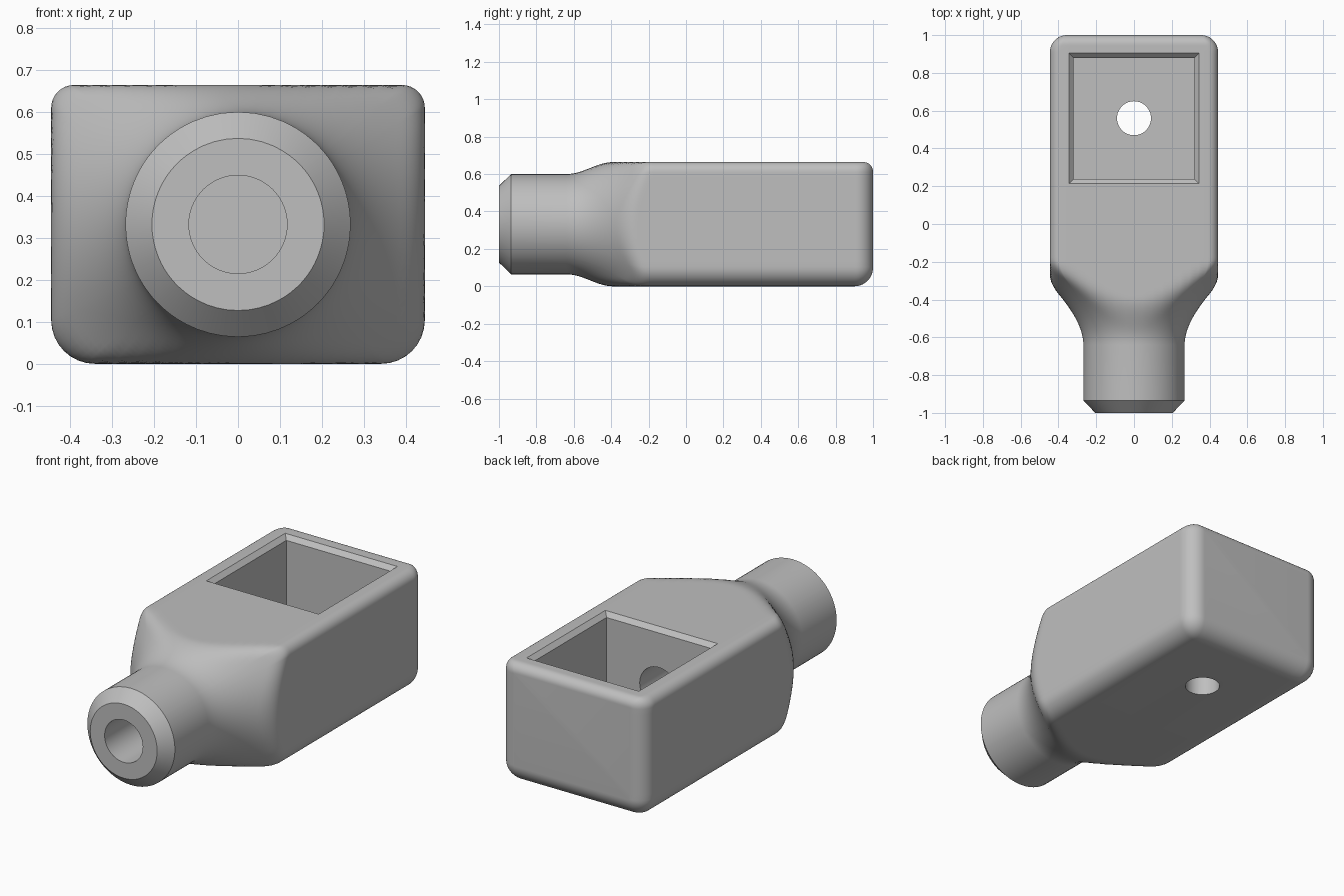
import bpy, bmesh, math

cube = bpy.data.objects.get("Cube")
if cube:
    bpy.data.objects.remove(cube, do_unlink=True)

MID = 0.332      # height of the nozzle axis
HALF_W = 0.445   # half width of the housing
NECK_R = 0.268

grey = bpy.data.materials.new("mid grey")
grey.use_nodes = True
grey.diffuse_color = (0.52, 0.52, 0.52, 1)
grey.node_tree.nodes["Principled BSDF"].inputs["Base Color"].default_value = (0.52, 0.52, 0.52, 1)


def loft(name, rings):
    """Skin a list of equal-length point rings and cap both ends."""
    bm = bmesh.new()
    loops = [[bm.verts.new(p) for p in ring] for ring in rings]
    n = len(loops[0])
    for a, b in zip(loops, loops[1:]):
        for i in range(n):
            j = (i + 1) % n
            bm.faces.new((a[i], a[j], b[j], b[i]))
    bm.faces.new(loops[0])
    bm.faces.new(loops[-1])
    bmesh.ops.recalc_face_normals(bm, faces=bm.faces)
    mesh = bpy.data.meshes.new(name)
    bm.to_mesh(mesh)
    bm.free()
    mesh.materials.append(grey)
    obj = bpy.data.objects.new(name, mesh)
    bpy.context.collection.objects.link(obj)
    return obj


def section(w, top, bottom, r_top, r_bottom, arc=8, side=16):
    """Rounded rectangle around the axis, with subdivided straight sides."""
    corners = [(w, top, r_top, 0), (-w, top, r_top, 90),
               (-w, -bottom, r_bottom, 180), (w, -bottom, r_bottom, 270)]
    arcs = []
    for x, z, r, start in corners:
        cx, cz = x - math.copysign(r, x), z - math.copysign(r, z)
        angles = [math.radians(start + 90 * k / arc) for k in range(arc + 1)]
        arcs.append([(cx + r * math.cos(a), cz + r * math.sin(a)) for a in angles])
    pts = []
    for i, cur in enumerate(arcs):
        pts += cur
        (x0, z0), (x1, z1) = cur[-1], arcs[(i + 1) % 4][0]
        pts += [(x0 + (x1 - x0) * k / side, z0 + (z1 - z0) * k / side) for k in range(1, side)]
    return pts


def inset(r, y):
    """How far a rounded back edge of radius r has turned in at y."""
    d = min(max(0, y - (1 - r)), r)
    return r - math.sqrt(max(0, r * r - d * d))


def smooth_min(a, b, k=0.05):
    h = max(k - abs(a - b), 0) / k
    return min(a, b) - h * h * k / 4


def body_ring(y, limit):
    """Housing section at y, drawn in to a round of the limiting radius."""
    it, ib, iw = inset(0.05, y), inset(0.1, y), inset(0.09, y)
    pts = section(HALF_W - iw, MID - it, MID - ib, 0.054 - it, 0.104 - ib)
    ring = []
    for x, z in pts:
        d = math.hypot(x, z)
        s = smooth_min(d, limit) / d
        ring.append((x * s, y, MID + z * s))
    return ring


# Housing, flared shoulder and chamfered nozzle in one skin
rings = [body_ring(-1, 0.205), body_ring(-0.935, NECK_R)]
for k in range(41):
    u = 0.016 * k
    rings.append(body_ring(u - 0.64, NECK_R + 2.5 * u * u / (1 + 1.4 * u)))
back = [0.9 + 0.1 * math.sin(math.radians(90 * k / 14)) for k in range(15)]
rings += [body_ring(y, 5) for y in back]
body = loft("housing", rings)


# Cutters: chamfered pocket, nozzle bore, floor hole
def rect(z, grow):
    x, y0, y1 = 0.32 + grow, 0.238 - grow, 0.88 + grow
    return [(-x, y0, z), (x, y0, z), (x, y1, z), (-x, y1, z)]


def circle(r, place, n=64):
    return [place(r * math.cos(math.tau * i / n), r * math.sin(math.tau * i / n)) for i in range(n)]


pocket = loft("pocket_cutter", [rect(0.12, 0), rect(0.64, 0), rect(0.70, 0.06)])
bore = loft("bore_cutter", [circle(0.117, lambda a, b, y=y: (a, y, MID + b)) for y in (-1.1, 0.4)])
hole = loft("hole_cutter", [circle(0.09, lambda a, b, z=z: (a, 0.56 + b, z)) for z in (-0.1, 0.3)])

bpy.ops.object.select_all(action="DESELECT")
bpy.context.view_layer.objects.active = body
body.select_set(True)
for cutter in (pocket, bore, hole):
    cutter.hide_render = True
    mod = body.modifiers.new(cutter.name, "BOOLEAN")
    mod.operation = "DIFFERENCE"
    mod.solver = "EXACT"
    mod.object = cutter
    bpy.ops.object.modifier_apply(modifier=mod.name)
    bpy.data.objects.remove(cutter, do_unlink=True)

bpy.ops.object.shade_smooth_by_angle(angle=math.radians(30))
